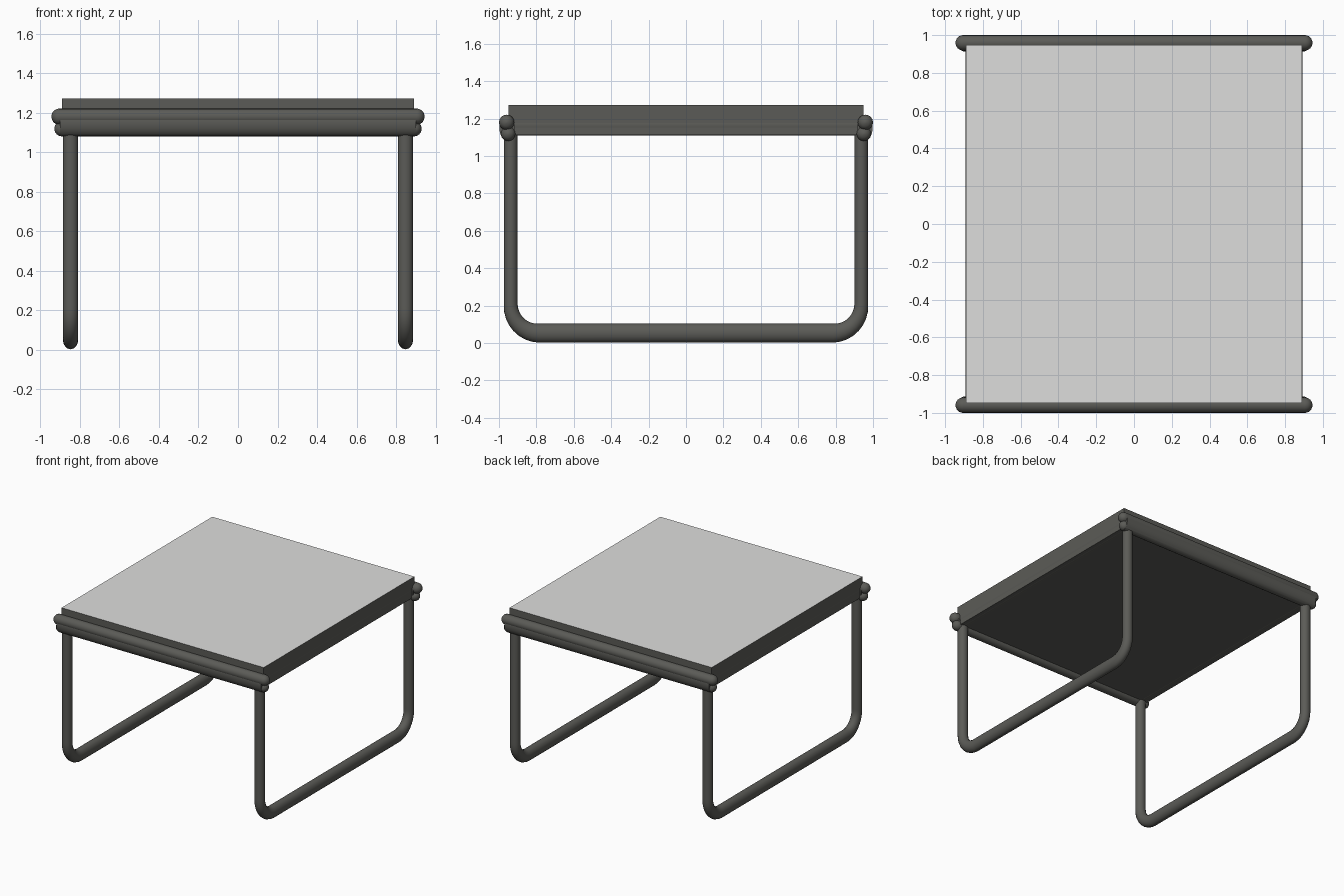
import bpy, bmesh, math
from mathutils import Vector

if "Cube" in bpy.data.objects:
    bpy.data.objects.remove(bpy.data.objects["Cube"])


def material(name, rgb):
    m = bpy.data.materials.new(name)
    m.diffuse_color = (*rgb, 1)
    m.use_nodes = True
    m.node_tree.nodes["Principled BSDF"].inputs["Base Color"].default_value = m.diffuse_color
    return m


DARK = material("dark metal", (0.105, 0.105, 0.095))
LIGHT = material("light grey top", (0.73, 0.73, 0.72))


def finish(name, bm, mats, smooth=True):
    bmesh.ops.recalc_face_normals(bm, faces=bm.faces)
    me = bpy.data.meshes.new(name)
    bm.to_mesh(me)
    bm.free()
    ob = bpy.data.objects.new(name, me)
    bpy.context.collection.objects.link(ob)
    for m in mats:
        me.materials.append(m)
    if smooth:
        bpy.ops.object.select_all(action='DESELECT')
        ob.select_set(True)
        bpy.context.view_layer.objects.active = ob
        bpy.ops.object.shade_smooth_by_angle(angle=math.radians(50))
    return ob


def box(name, x, y, z0, z1, mats):
    bm = bmesh.new()
    bmesh.ops.create_cube(bm, size=1)
    for v in bm.verts:
        v.co = Vector((v.co.x * 2 * x, v.co.y * 2 * y, z0 if v.co.z < 0 else z1))
    for f in bm.faces:
        f.normal_update()
        f.material_index = len(mats) - 1 if f.normal.z > 0.5 else 0
    return finish(name, bm, mats, smooth=False)


def sweep(name, path, radii, side, n=16):
    """Tube along a planar path; radii = (in-plane, along side) per point."""
    bm = bmesh.new()
    pts = [Vector(p) for p in path]
    side = Vector(side)
    rings = []
    for i, p in enumerate(pts):
        t = (pts[min(i + 1, len(pts) - 1)] - pts[max(i - 1, 0)]).normalized()
        nrm = side.cross(t)
        a, b = radii[i]
        rings.append([bm.verts.new(p + nrm * a * math.cos(2 * math.pi * k / n)
                                   + side * b * math.sin(2 * math.pi * k / n))
                      for k in range(n)])
    for r, s in zip(rings, rings[1:]):
        for k in range(n):
            bm.faces.new((r[k], r[(k + 1) % n], s[(k + 1) % n], s[k]))
    bm.faces.new(rings[0])
    bm.faces.new(rings[-1])
    return finish(name, bm, [DARK])


def capsule(name, half, r, y, z):
    # straight rail along x with rounded ends
    prof = [(half - r + r * math.cos(a), r * math.sin(a))
            for a in (math.pi / 2 * k / 6 for k in range(1, 7))]
    prof[0] = (half, r * 0.12)
    prof += [(-x, q) for x, q in reversed(prof)]
    return sweep(name, [(x, y, z) for x, q in prof], [(q, q) for x, q in prof], (0, 0, 1))


# Table top: dark slab with a light upper face, deep enough to meet the rail undersides
box("table_top", 0.89, 0.948, 1.112, 1.272, [DARK, LIGHT])

# Bent leg path: down, round the corner, along the floor, and back up
Y, ZB, R = 0.937, 0.053, 0.15
half = [(-Y, 1.13), (-Y, ZB + R + 0.02)]
half += [(-Y + R - R * math.cos(a), ZB + R - R * math.sin(a))
         for a in (math.pi / 2 * k / 8 for k in range(9))]
half_r = [0.037, 0.037] + [0.037 + 0.014 * k / 8 for k in range(9)]
path = half + [(-y, z) for y, z in reversed(half)]
rad = half_r + half_r[::-1]

for sx, sn in ((-1, "left"), (1, "right")):
    x = 0.848 * sx
    sweep(sn + "_leg_loop", [(x, y, z) for y, z in path], [(r, 0.039) for r in rad], (1, 0, 0))
    # Rail along the side edge of the top
    sweep(sn + "_side_rail", [(x, -0.93, 1.165), (x, 0.93, 1.165)],
          [(0.056, 0.044)] * 2, (1, 0, 0))

# Stacked rails along the front and the back, merged into a tall oval bar
for sy, sn in ((-1, "front"), (1, "back")):
    capsule(sn + "_upper_rail", 0.945, 0.041, 0.959 * sy, 1.18)
    capsule(sn + "_lower_rail", 0.93, 0.039, 0.951 * sy, 1.119)
    sweep(sn + "_rail_core", [(-0.9, 0.957 * sy, 1.15), (0.9, 0.957 * sy, 1.15)],
          [(0.041, 0.069)] * 2, (0, 0, 1))
